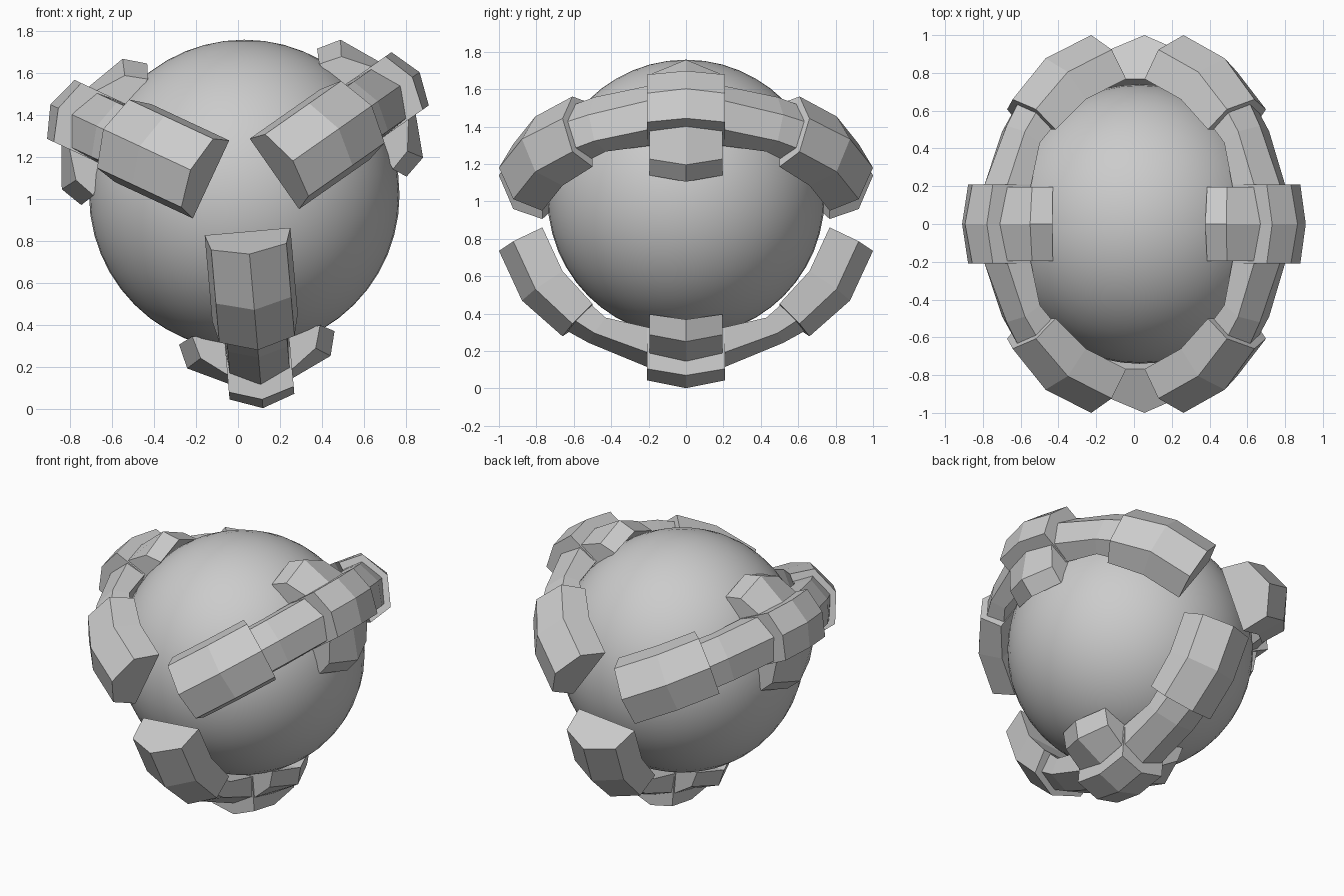
import bpy, bmesh
from math import radians, sin, cos

if "Cube" in bpy.data.objects:
    bpy.data.objects.remove(bpy.data.objects["Cube"])

CX, CZ = 0.03, 1.018     # centre of the ball in the front view


def loft(name, sections, angle, flip=1):
    """Skin equal-length sections of (t, y, r) points, placed round the y axis."""
    a = radians(angle)
    bm = bmesh.new()
    rings = [[bm.verts.new((CX + r * cos(a) - t * sin(a), y * flip, CZ + r * sin(a) + t * cos(a)))
              for t, y, r in s] for s in sections]
    n = len(rings[0])
    for p, q in zip(rings, rings[1:]):
        for i in range(n):
            j = (i + 1) % n
            bm.faces.new((p[i], p[j], q[j], q[i]))
    bm.faces.new(rings[0][::-1])
    bm.faces.new(rings[-1])
    bmesh.ops.recalc_face_normals(bm, faces=bm.faces)
    me = bpy.data.meshes.new(name)
    bm.to_mesh(me)
    bm.free()
    bpy.context.collection.objects.link(bpy.data.objects.new(name, me))


def ridged(inner, ridge, w_in, w_out, f=0.67):
    """Five-sided section: flat inside, two shoulders, ridge outside."""
    (yi, ri), (yo, ro) = inner, ridge
    ys, rs = yi + f * (yo - yi), ri + f * (ro - ri)
    return [(-w_in, yi, ri), (-w_out, ys, rs), (0, yo, ro), (w_out, ys, rs), (w_in, yi, ri)]


def at_y(y, pts, side=1):
    return [(t * side, y, r) for t, r in pts]


# Smooth ball
bpy.ops.mesh.primitive_uv_sphere_add(segments=48, ring_count=24, radius=0.74, location=(CX, 0, CZ))
bpy.context.object.name = "ball"
bpy.ops.object.shade_smooth()

# Section data for one arm: (y, r) of inner edge, (y, r) of ridge
TIP = [((0.768, 0.175), (1.0, 0.283)),
       ((0.66, 0.41), (0.877, 0.55)),
       ((0.50, 0.585), (0.66, 0.742))]
LINK = [((0.53, 0.565), (0.65, 0.705)),
        ((0.43, 0.655), (0.52, 0.777)),
        ((0.17, 0.715), (0.17, 0.922))]
PLATE_END = [(-0.155, 0.71), (-0.155, 0.93), (0, 0.978), (0.155, 0.93), (0.155, 0.71)]
PLATE_MID = [(-0.155, 0.72), (-0.155, 0.965), (0, 1.02), (0.155, 0.965), (0.155, 0.72)]
PRONG_END = [(0.10, 0.68), (0.10, 0.87), (0.16, 0.843), (0.275, 0.757), (0.306, 0.65)]
PRONG_MID = [(0.10, 0.71), (0.10, 0.915), (0.16, 0.887), (0.343, 0.80), (0.372, 0.684)]

for k, angle in enumerate((-85, 35, 155)):
    # Front and back halves of the arm
    for flip, end in ((-1, "front"), (1, "back")):
        loft(f"arm_tip_{end}_{k}", [ridged(i, o, 0.205, 0.18) for i, o in TIP], angle, flip)
        loft(f"arm_link_{end}_{k}", [ridged(i, o, 0.155, 0.143) for i, o in LINK], angle, flip)
    # Middle plate and its two side prongs
    loft(f"middle_plate_{k}",
         [at_y(-0.208, PLATE_END), at_y(0, PLATE_MID), at_y(0.208, PLATE_END)], angle)
    for side in (-1, 1):
        loft(f"side_prong_{k}_{'a' if side < 0 else 'b'}",
             [at_y(-0.196, PRONG_END, side), at_y(0, PRONG_MID, side), at_y(0.196, PRONG_END, side)], angle)
